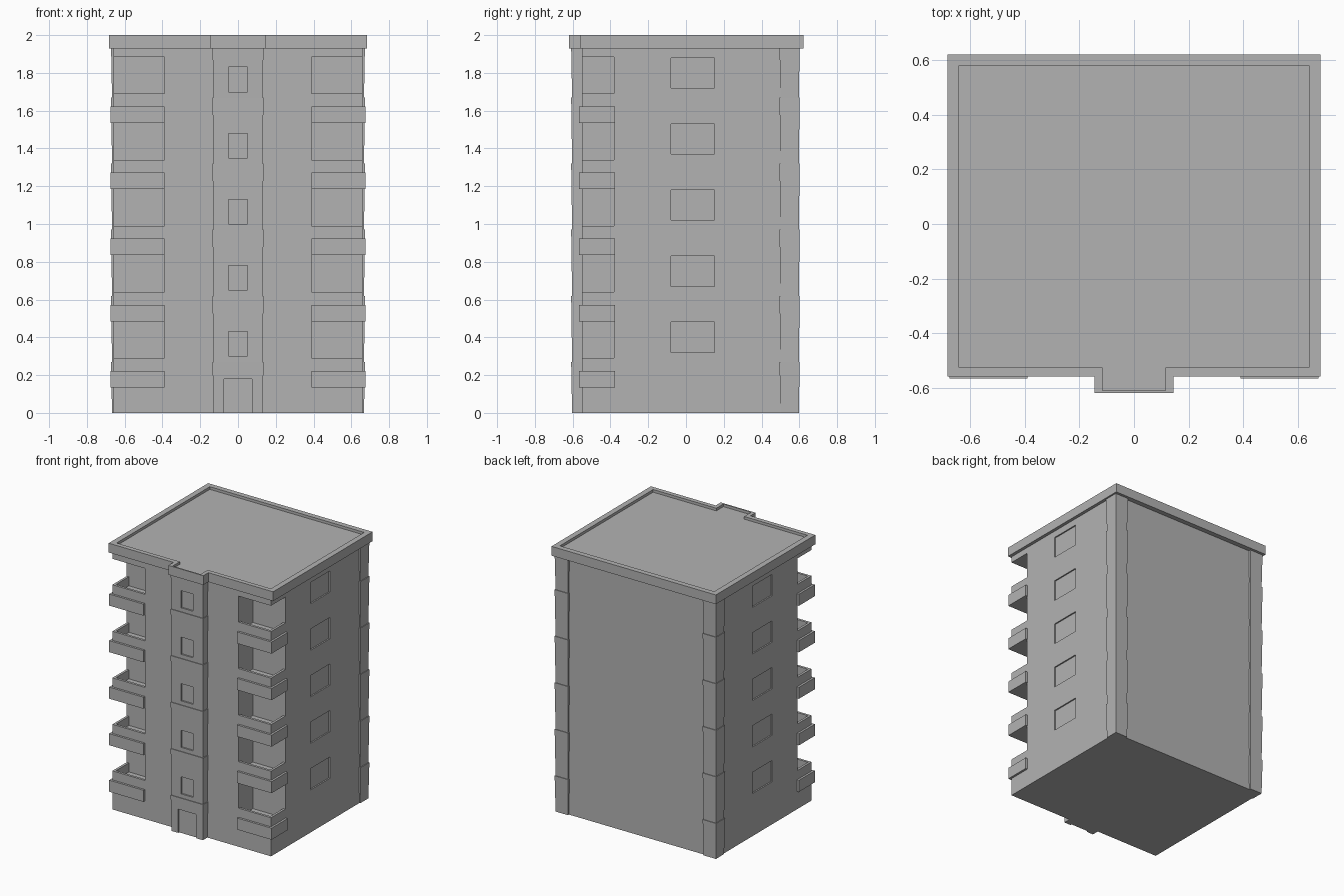
import bpy
import bmesh

cube = bpy.data.objects.get("Cube")
if cube:
    bpy.data.objects.remove(cube, do_unlink=True)

concrete = bpy.data.materials.new("concrete grey")
concrete.use_nodes = True
GREY = (0.45, 0.45, 0.45, 1)
concrete.diffuse_color = GREY
concrete.node_tree.nodes["Principled BSDF"].inputs["Base Color"].default_value = GREY

STOREYS = 5
PITCH = 0.35
SIDES = (("left", 1), ("right", -1))


def finish(name, bm):
    bmesh.ops.recalc_face_normals(bm, faces=bm.faces)
    mesh = bpy.data.meshes.new(name)
    bm.to_mesh(mesh)
    bm.free()
    mesh.materials.append(concrete)
    obj = bpy.data.objects.new(name, mesh)
    bpy.context.collection.objects.link(obj)
    return obj


def loft(bm, rings):
    """Skin a stack of equal-length rings and cap both ends."""
    loops = [[bm.verts.new(p) for p in ring] for ring in rings]
    n = len(loops[0])
    for low, high in zip(loops, loops[1:]):
        for i in range(n):
            j = (i + 1) % n
            bm.faces.new((low[i], low[j], high[j], high[i]))
    bm.faces.new(loops[0])
    bm.faces.new(loops[-1])


def rect(x0, x1, y0, y1, z):
    return [(x0, y0, z), (x1, y0, z), (x1, y1, z), (x0, y1, z)]


def add_box(bm, x0, x1, y0, y1, z0, z1):
    loft(bm, [rect(x0, x1, y0, y1, z0), rect(x0, x1, y0, y1, z1)])


def box_side(bm, side, x0, x1, *rest):
    """Box given for the left half, mirrored when side is -1."""
    add_box(bm, *sorted((side * x0, side * x1)), *rest)


def cut(obj, cutter):
    cutter.hide_render = True
    mod = obj.modifiers.new("openings", "BOOLEAN")
    mod.operation = "DIFFERENCE"
    mod.solver = "EXACT"
    mod.object = cutter
    graph = bpy.context.evaluated_depsgraph_get()
    mesh = bpy.data.meshes.new_from_object(obj.evaluated_get(graph))
    obj.modifiers.clear()
    obj.data = mesh
    bpy.data.objects.remove(cutter, do_unlink=True)


def pilaster(name, x0, x1, y0, y1):
    """Column of storeys, each flaring very slightly towards its top."""
    flare = 0.005
    joints = [0] + [0.27 + PITCH * i for i in range(STOREYS)] + [1.94]
    rings = []
    for low, high in zip(joints, joints[1:]):
        rings.append(rect(x0 + flare, x1 - flare, y0 + flare, y1 - flare, low))
        rings.append(rect(x0, x1, y0, y1, high))
    bm = bmesh.new()
    loft(bm, rings)
    return finish(name, bm)


# Main block with corner balcony recesses and shallow side windows
bm = bmesh.new()
add_box(bm, -0.66, 0.66, -0.55, 0.585, 0, 1.94)
walls = finish("walls", bm)

bm = bmesh.new()
for _, side in SIDES:
    for i in range(STOREYS):
        z = PITCH * i
        top = 0.49 + z
        box_side(bm, side, 0.39, 0.8, -0.7, -0.38, 0.2 + z, top - 0.005)
        box_side(bm, side, 0.65, 0.8, -0.08, 0.15, 0.32 + z, 0.48 + z)
cut(walls, finish("wall_cutter", bm))

# Entrance bay with a door and a small window on every storey
bay = pilaster("entrance_bay", -0.135, 0.135, -0.608, -0.5)
bm = bmesh.new()
add_box(bm, -0.075, 0.075, -0.7, -0.592, -0.1, 0.18)
for i in range(STOREYS):
    z = PITCH * i
    add_box(bm, -0.05, 0.05, -0.7, -0.592, 0.3 + z, 0.43 + z)
cut(bay, finish("bay_cutter", bm))

# Rear corner pilasters
for label, side in SIDES:
    x0, x1 = sorted((side * 0.56, side * 0.672))
    pilaster("rear_pilaster_" + label, x0, x1, 0.495, 0.602)

# Balconies: projecting slab with a thin wall around the open corner
for label, side in SIDES:
    for i in range(STOREYS):
        z = PITCH * i
        bm = bmesh.new()
        box_side(bm, side, 0.39, 0.676, -0.566, -0.376, 0.135 + z, 0.222 + z)
        box_side(bm, side, 0.388, 0.66, -0.55, -0.532, 0.22 + z, 0.29 + z)
        box_side(bm, side, 0.642, 0.66, -0.54, -0.378, 0.22 + z, 0.29 + z)
        finish(f"balcony_{label}_{i + 1}", bm)


# Flat roof with a raised rim stepping out over the entrance bay
def roof_outline(x, front, back, bay_x, bay_front, z):
    half = [(bay_x, bay_front), (bay_x, front), (x, front), (x, back)]
    pts = half + [(-px, py) for px, py in reversed(half)]
    return [(px, py, z) for px, py in pts]


outer = (0.684, -0.56, 0.622, 0.145, -0.62)
inner = (0.642, -0.526, 0.582, 0.116, -0.61)
bm = bmesh.new()
loft(bm, [roof_outline(*outer, 1.93), roof_outline(*outer, 2.0),
          roof_outline(*inner, 2.0), roof_outline(*inner, 1.98)])
finish("roof", bm)
